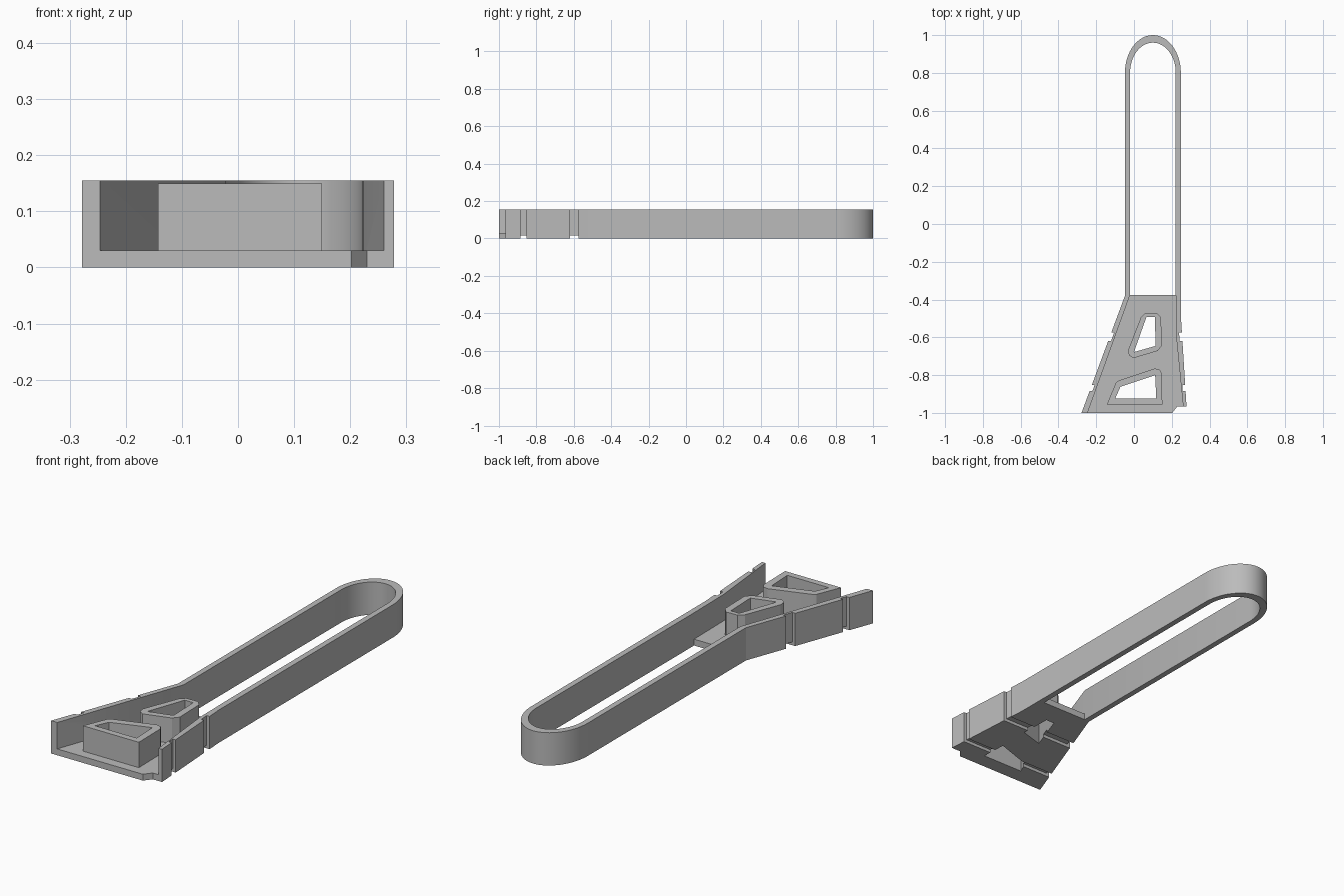
import bpy, bmesh, math

if "Cube" in bpy.data.objects:
    bpy.data.objects.remove(bpy.data.objects["Cube"], do_unlink=True)

grey = bpy.data.materials.new("light_grey")
grey.use_nodes = True
colour = (0.5, 0.5, 0.5, 1)
grey.diffuse_color = colour
grey.node_tree.nodes["Principled BSDF"].inputs["Base Color"].default_value = colour

WALL_TOP, FLOOR_TOP, POCKET_TOP = 0.155, 0.03, 0.15
GROOVES = [(-0.575, -0.62), (-0.853, -0.885)]   # back and front edge of each groove
GROOVE_DEPTH = 0.015


def prism(name, outline, bottom, top):
    """Extrude a flat outline straight up."""
    bm = bmesh.new()
    base = bm.faces.new([bm.verts.new((x, y, bottom)) for x, y in outline])
    up = bmesh.ops.extrude_face_region(bm, geom=[base])["geom"]
    bmesh.ops.translate(bm, vec=(0, 0, top - bottom),
                        verts=[g for g in up if isinstance(g, bmesh.types.BMVert)])
    bmesh.ops.recalc_face_normals(bm, faces=bm.faces)
    mesh = bpy.data.meshes.new(name)
    bm.to_mesh(mesh)
    bm.free()
    obj = bpy.data.objects.new(name, mesh)
    mesh.materials.append(grey)
    bpy.context.collection.objects.link(obj)
    return obj


def select(obj):
    bpy.ops.object.select_all(action='DESELECT')
    obj.select_set(True)
    bpy.context.view_layer.objects.active = obj


def cut(obj, outline, bottom, top):
    """Subtract a prism from an object."""
    cutter = prism("cutter", outline, bottom, top)
    cutter.hide_render = True
    mod = obj.modifiers.new("cut", 'BOOLEAN')
    mod.operation, mod.solver, mod.object = 'DIFFERENCE', 'EXACT', cutter
    select(obj)
    bpy.ops.object.modifier_apply(modifier=mod.name)
    bpy.data.objects.remove(cutter, do_unlink=True)


def arch(rx, ry, steps=32):
    """Half ellipse from the +x side over the back to the -x side."""
    return [(0.1 + rx * math.cos(math.pi * i / steps), 0.8 + ry * math.sin(math.pi * i / steps))
            for i in range(steps + 1)]


def grooved_side(a, b, inward):
    """Outer wall edge from a to b, notched at every groove."""
    def at(y):
        return a[0] + (b[0] - a[0]) * (y - a[1]) / (b[1] - a[1])
    points = [a]
    for back, front in GROOVES:
        step = inward * GROOVE_DEPTH
        points += [(at(back), back), (at(back) + step, back),
                   (at(front) + step, front), (at(front), front)]
    return points + [b]


# Wall: one long open loop, flared at the front
left_outer = grooved_side((0.249, -0.5), (0.278, -0.965), -1)
right_outer = grooved_side((-0.048, -0.38), (-0.278, -1), 1)
left_inner = [(0.26, -0.965), (0.224, -0.6), (0.221, -0.376)]
right_inner = [(-0.021, -0.376), (-0.246, -1)]
outline = (left_outer[::-1] + arch(0.148, 0.2) + right_outer
           + right_inner[::-1] + arch(0.121, 0.16)[::-1] + left_inner[::-1])
wall = prism("loop_wall", outline, 0, WALL_TOP)

# Floor between the flared walls, with one clipped corner
floor = prism("floor", right_inner + [(0.202, -1), (0.23, -0.965)] + left_inner, 0, FLOOR_TOP)

# Grooves running across the underside
for back, front in GROOVES:
    band = [(-0.4, front), (0.4, front), (0.4, back), (-0.4, back)]
    for part in (wall, floor):
        cut(part, band, -0.1, GROOVE_DEPTH)

# Hollow pockets, open right through the floor
pockets = {
    "front_pocket": (
        [(-0.143, -0.955), (0.15, -0.955), (0.147, -0.79), (0.135, -0.77), (0.11, -0.765),
         (-0.08, -0.828), (-0.096, -0.84)],
        [(-0.1, -0.925), (0.118, -0.925), (0.112, -0.8), (-0.072, -0.862)]),
    "back_pocket": (
        [(-0.03, -0.665), (-0.027, -0.695), (-0.003, -0.71), (0.125, -0.672), (0.147, -0.645),
         (0.143, -0.495), (0.12, -0.47), (0.06, -0.472), (0.037, -0.493)],
        [(0, -0.678), (0.115, -0.645), (0.11, -0.492), (0.066, -0.492)]),
}
parts = [wall, floor]
for name, (outer, hole) in pockets.items():
    pocket = prism(name, outer, FLOOR_TOP, POCKET_TOP)
    for part in (pocket, floor):
        cut(part, hole, -0.1, 0.3)
    parts.append(pocket)

for part in parts:
    select(part)
    bpy.ops.object.shade_smooth_by_angle(angle=math.radians(20))
